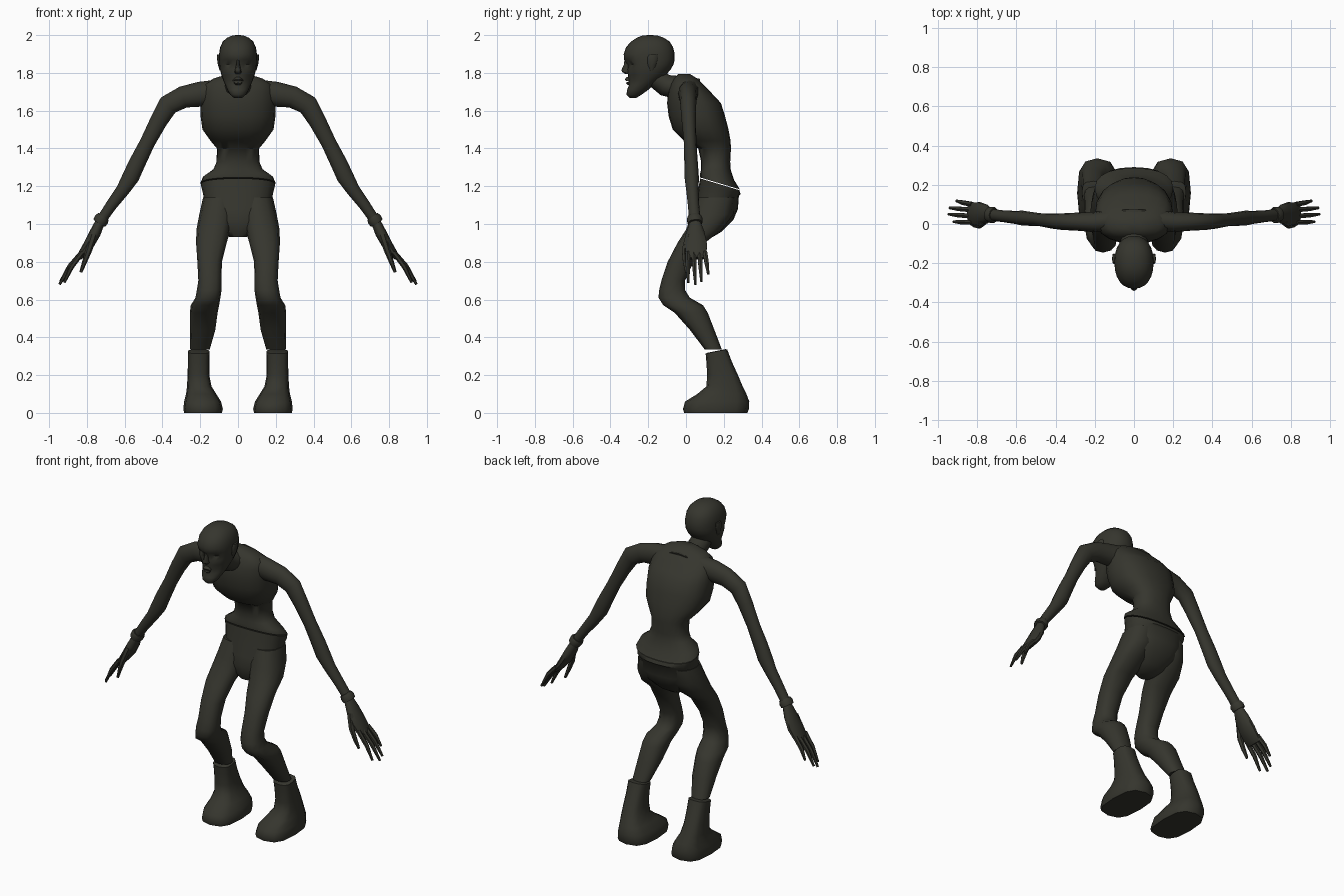
import bpy, bmesh, math
from mathutils import Vector

mat = bpy.data.materials.new("dark olive grey")
mat.diffuse_color = (0.036, 0.036, 0.027, 1)


def finish(name, rings, mirror=False, angle=50):
    """Skin a list of point rings into a closed object."""
    bm = bmesh.new()
    vr = [[bm.verts.new(p) for p in r] for r in rings]
    n = len(vr[0])
    for a, b in zip(vr, vr[1:]):
        for i in range(n):
            j = (i + 1) % n
            bm.faces.new((a[i], a[j], b[j], b[i]))
    bm.faces.new(vr[0][::-1])
    bm.faces.new(vr[-1])
    bmesh.ops.recalc_face_normals(bm, faces=bm.faces[:])
    me = bpy.data.meshes.new(name)
    bm.to_mesh(me)
    bm.free()
    me.materials.append(mat)
    ob = bpy.data.objects.new(name, me)
    bpy.context.collection.objects.link(ob)
    bpy.ops.object.select_all(action='DESELECT')
    ob.select_set(True)
    bpy.context.view_layer.objects.active = ob
    bpy.ops.object.shade_smooth_by_angle(angle=math.radians(angle))
    if mirror:
        ob.modifiers.new("mirror", 'MIRROR')
    return ob


def spow(v, e):
    return math.copysign(abs(v) ** e, v)


def loft(name, secs, n=16, e=0.85, mirror=False, shape=None, angle=50):
    """Level sections (z, x0, x1, y0, y1, slope in y)."""
    rings = []
    for z, x0, x1, y0, y1, *t in secs:
        ring = []
        for i in range(n):
            a = 2 * math.pi * i / n
            dy = (y1 - y0) / 2 * spow(math.sin(a), e)
            p = Vector(((x0 + x1) / 2 + (x1 - x0) / 2 * spow(math.cos(a), e),
                        (y0 + y1) / 2 + dy, z + (t[0] * dy if t else 0)))
            ring.append(shape(p) if shape else p)
        rings.append(ring)
    return finish(name, rings, mirror, angle)


def tube(name, pts, n=10, ref=(0, 1, 0), mirror=True):
    """Elliptical tube along a path (x, y, z, radius across, radius along ref)."""
    ps = [Vector(p[:3]) for p in pts]
    rings = []
    for k, p in enumerate(pts):
        d = (ps[min(k + 1, len(ps) - 1)] - ps[max(k - 1, 0)]).normalized()
        v = Vector(ref)
        v = (v - d * d.dot(v)).normalized()
        u = d.cross(v)
        rings.append([ps[k] + u * p[3] * math.cos(2 * math.pi * i / n)
                      + v * p[4] * math.sin(2 * math.pi * i / n) for i in range(n)])
    return finish(name, rings, mirror)


def sym(rows):
    return [(r[0], -r[1], r[1], *r[2:]) for r in rows]


# Torso: flared waist hem, thin waist, rib cage, hunched shoulders
loft("torso", sym([
    (1.215, .200, .075, .285, -.3), (1.25, .185, .075, .255, -.2),
    (1.29, .130, .080, .236), (1.33, .113, .080, .234), (1.40, .112, .065, .238),
    (1.44, .145, -.01, .236), (1.50, .188, -.07, .225), (1.57, .198, -.092, .207),
    (1.64, .200, -.100, .185), (1.69, .195, -.095, .150, -.1),
    (1.735, .18, -.08, .105, -.1), (1.77, .13, -.065, .06), (1.795, .05, -.04, .02)]), n=20)

# Hips and seat of the trousers
loft("hips", sym([
    (.93, .045, .06, .14), (.96, .09, .045, .19), (1.02, .15, .035, .25),
    (1.08, .175, .045, .275), (1.15, .183, .06, .28), (1.18, .19, .068, .29, -.2),
    (1.21, .197, .075, .282, -.3)]), n=20)

# Bent legs
loft("leg", [
    (.335, .15, .255, .10, .19), (.44, .12, .255, .02, .15), (.53, .108, .255, -.06, .115),
    (.57, .10, .250, -.12, .09), (.61, .093, .225, -.146, .02), (.65, .087, .218, -.142, -.005),
    (.70, .088, .210, -.13, -.005), (.80, .085, .215, -.097, .04), (.90, .06, .222, -.045, .10),
    (.97, .04, .220, .0, .19), (1.05, .02, .205, .03, .25), (1.14, .01, .185, .065, .265)],
    n=12, mirror=True)

# Heavy boots
loft("boot", [
    (.0, .085, .285, -.01, .325), (.02, .08, .29, -.016, .333), (.06, .09, .285, -.005, .335),
    (.10, .115, .275, .06, .32), (.14, .14, .27, .108, .30), (.20, .152, .267, .112, .275),
    (.27, .152, .265, .108, .243), (.325, .150, .266, .104, .218, .2),
    (.328, .16, .256, .114, .208, .2)], n=12, e=.7, mirror=True)

# Arms with bony elbows
tube("arm", [
    (.10, .02, 1.70, .065, .06), (.20, .01, 1.687, .066, .052), (.29, .012, 1.672, .058, .046),
    (.37, .012, 1.63, .055, .042), (.42, .015, 1.545, .046, .038), (.48, .022, 1.43, .040, .033),
    (.535, .027, 1.32, .044, .036), (.567, .03, 1.25, .045, .038), (.61, .034, 1.18, .036, .033),
    (.67, .04, 1.10, .03, .03), (.735, .048, 1.005, .026, .03)], n=12)
tube("wrist_cuff", [
    (.712, .045, 1.04, .032, .036), (.722, .046, 1.025, .040, .043),
    (.735, .048, 1.005, .036, .040)])

# Hands: palm, four fingers and a thumb
tube("palm", [
    (.728, .047, 1.015, .025, .028), (.755, .05, .955, .03, .05),
    (.79, .052, .89, .028, .062), (.83, .055, .835, .020, .056), (.842, .055, .818, .012, .05)])
for i, (y0, x, y, z) in enumerate([(.008, .92, .012, .69), (.04, .945, .05, .68),
                                   (.072, .94, .082, .695), (.1, .905, .118, .735)]):
    a, b = Vector((.825, y0, .85)), Vector((x, y, z))
    m = a.lerp(b, .5) + Vector((.008, 0, .004))
    tube("finger_%d" % (i + 1), [(*a, .014, .014), (*m, .013, .013), (*b, .007, .007)], n=6)
tube("thumb", [(.765, .015, .94, .02, .02), (.79, -.008, .86, .017, .016),
               (.812, -.005, .80, .013, .013), (.832, .003, .745, .008, .008)], n=6)

# Forward stooping neck
tube("neck", [(0, .06, 1.70, .07, .11), (0, -.04, 1.722, .062, .08),
              (0, -.11, 1.735, .058, .062), (0, -.18, 1.785, .05, .06)],
     n=12, ref=(1, 0, 0), mirror=False)


# Head with hollow eye sockets and cheeks
def face(p):
    if p.y < -.2:
        eye = math.exp(-((abs(p.x) - .045) / .022) ** 2 - ((p.z - 1.845) / .02) ** 2)
        cheek = math.exp(-((abs(p.x) - .06) / .025) ** 2 - ((p.z - 1.765) / .03) ** 2)
        p.y += .022 * eye + .016 * cheek
    return p


loft("head", sym([
    (1.668, .022, -.30, -.262), (1.685, .042, -.315, -.235), (1.71, .056, -.312, -.20),
    (1.735, .067, -.302, -.175), (1.76, .078, -.306, -.14), (1.79, .088, -.308, -.105),
    (1.82, .096, -.312, -.08), (1.845, .099, -.314, -.066), (1.87, .100, -.328, -.060),
    (1.90, .100, -.33, -.060), (1.935, .095, -.318, -.068), (1.965, .081, -.292, -.086),
    (1.985, .06, -.262, -.115), (1.997, .032, -.232, -.15), (2.0, .01, -.20, -.18)]),
    n=24, shape=face, e=.9)

# Nose, lips and ears
loft("nose", sym([(1.793, .010, -.318, -.29), (1.803, .019, -.336, -.29),
                  (1.815, .016, -.342, -.29), (1.845, .009, -.328, -.29),
                  (1.872, .010, -.326, -.30)]), n=8)
loft("upper_lip", sym([(1.758, .028, -.318, -.28), (1.766, .024, -.324, -.28),
                       (1.778, .012, -.314, -.28)]), n=8)
loft("lower_lip", sym([(1.735, .014, -.306, -.27), (1.744, .022, -.318, -.27),
                       (1.752, .024, -.314, -.27)]), n=8)
loft("ear", [(1.812, .088, .097, -.19, -.175), (1.84, .09, .106, -.202, -.160),
             (1.88, .092, .112, -.205, -.148), (1.897, .092, .110, -.195, -.152)],
     n=8, mirror=True)
